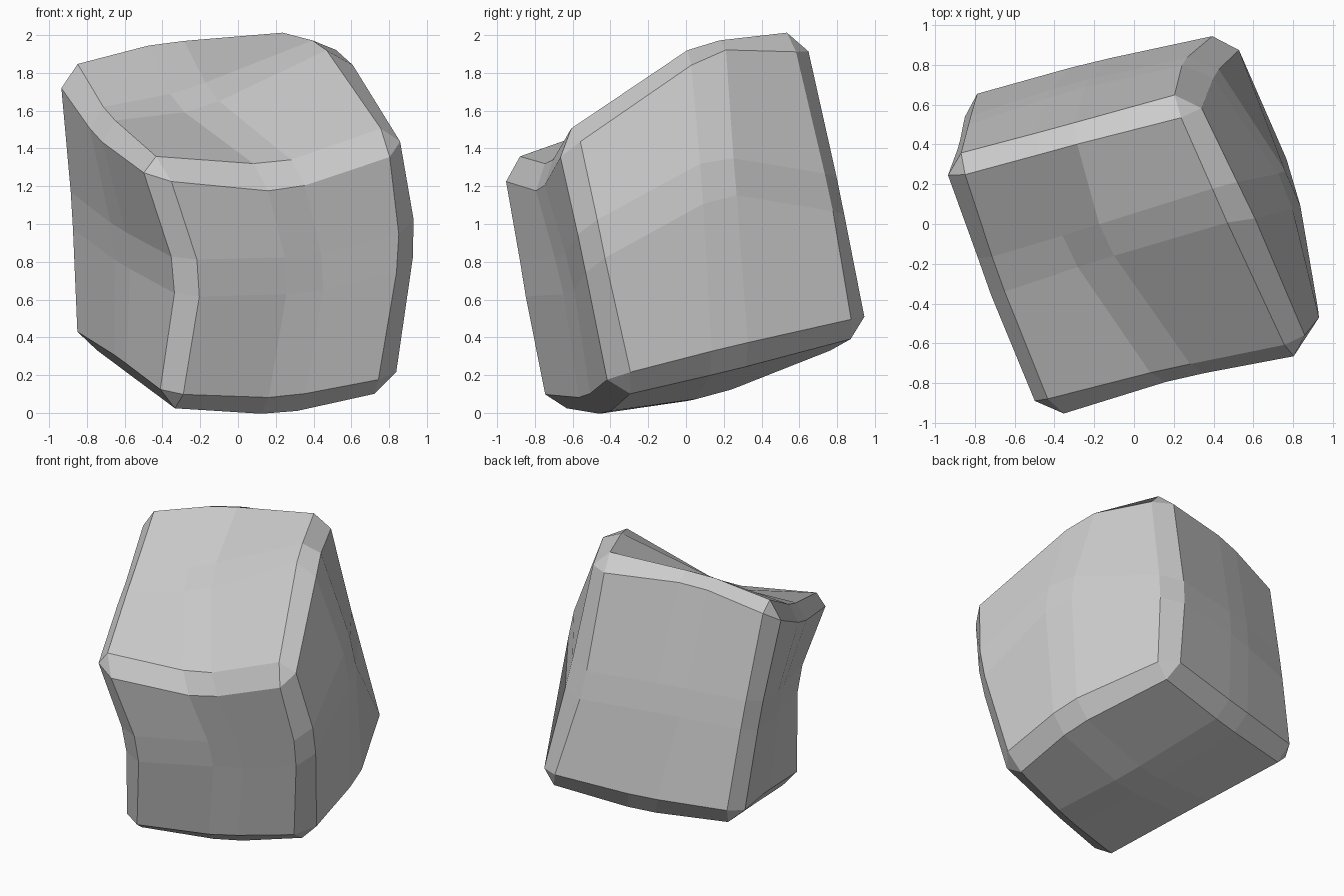
import bpy, bmesh

if "Cube" in bpy.data.objects:
    bpy.data.objects.remove(bpy.data.objects["Cube"])

# Rock control cage: layers bottom to top, rows front to back, points left to right
CAGE = [
    [[(-.40, -.76, .005), (.24, -.52, -.02), (.825, -.37, .095)],
     [(-.62, -.03, .185), (.09, .14, .06), (.80, .24, .25)],
     [(-.88, .65, .355), (-.2, .83, .36), (.515, .985, .42)]],
    [[(-.28, -.91, .71), (.365, -.62, .73), (.96, -.54, .87)],
     [(-.61, -.17, .88), None, (.82, .18, 1.27)],
     [(-.92, .49, 1.1), (-.34, .69, 1.15), (.345, .84, 1.15)]],
    [[(-.495, -.995, 1.34), (.24, -.80, 1.265), (.885, -.665, 1.485)],
     [(-.78, -.28, 1.56), (-.24, -.11, 1.65), (.52, .11, 2.015)],
     [(-.97, .31, 1.865), (-.405, .455, 2.025), (.295, .655, 2.01)]],
]

# Cube split once per side, then pulled onto the cage
bm = bmesh.new()
bmesh.ops.create_cube(bm, size=2)
bmesh.ops.subdivide_edges(bm, edges=bm.edges[:], cuts=1, use_grid_fill=True)
for v in bm.verts:
    i, j, k = (round(c) + 1 for c in v.co)
    v.co = CAGE[k][j][i]
bmesh.ops.recalc_face_normals(bm, faces=bm.faces[:])

mesh = bpy.data.meshes.new("rock")
bm.to_mesh(mesh)
bm.free()
rock = bpy.data.objects.new("rock", mesh)
bpy.context.collection.objects.link(rock)

# Chamfer every edge, which also makes the narrow bands across the faces
bevel = rock.modifiers.new("chamfer", 'BEVEL')
bevel.width = 0.1
bevel.segments = 1
bevel.limit_method = 'NONE'
